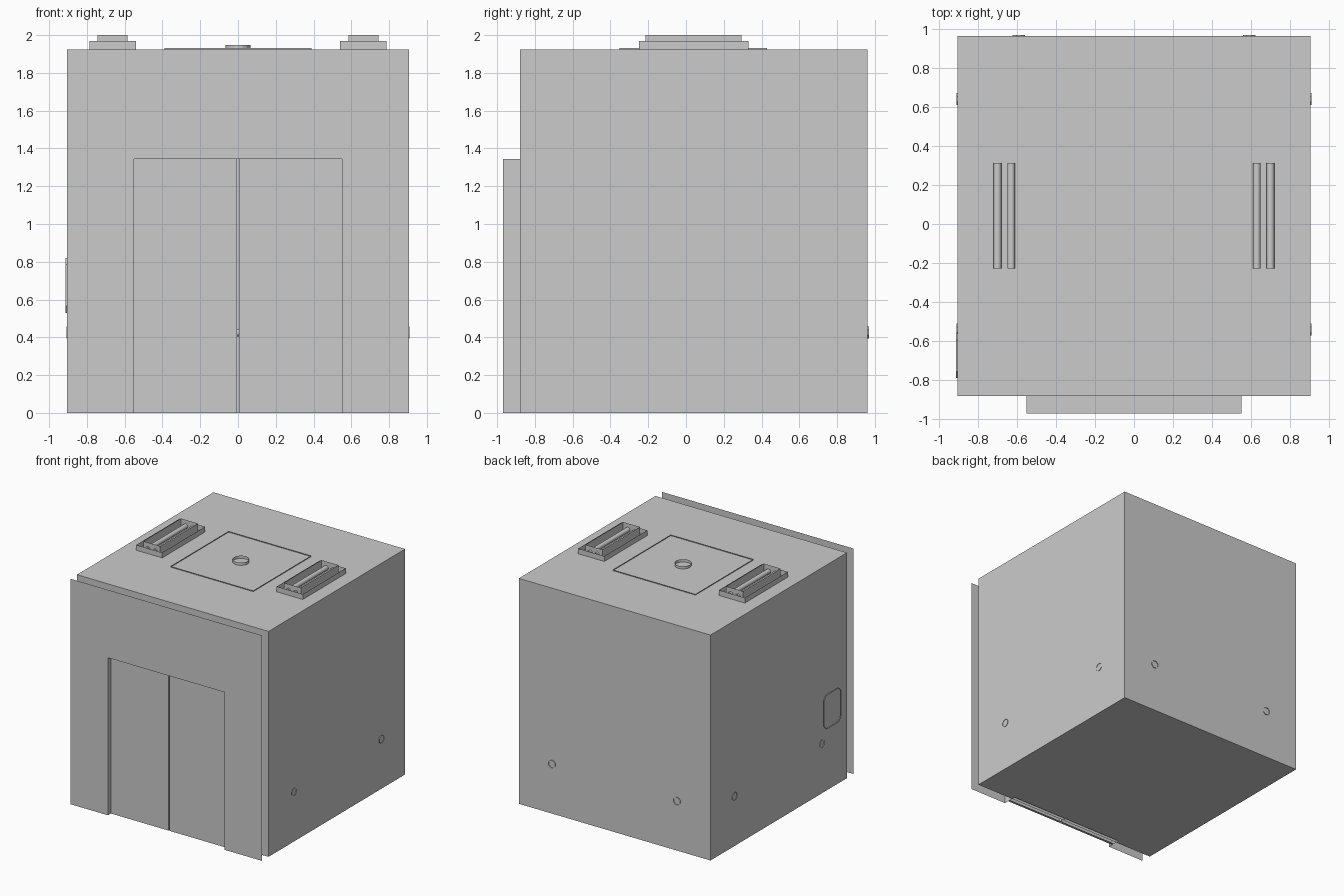
import bpy, bmesh
from math import cos, sin, pi, radians
from mathutils import Vector

if "Cube" in bpy.data.objects:
    bpy.data.objects.remove(bpy.data.objects["Cube"])

W, H, BACK = 0.905, 1.925, 0.962      # half width, height, rear wall
DW, DH = 0.55, 1.345                  # door opening half width, height
FACE, DOOR, INNER, CAB = -0.97, -0.93, -0.88, -0.85


def make(name, faces):
    """Object from a list of faces, each a list of points."""
    bm = bmesh.new()
    for f in faces:
        bm.faces.new([bm.verts.new(p) for p in f])
    bmesh.ops.remove_doubles(bm, verts=bm.verts, dist=0.0001)
    me = bpy.data.meshes.new(name)
    bm.to_mesh(me)
    bm.free()
    ob = bpy.data.objects.new(name, me)
    bpy.context.collection.objects.link(ob)
    return ob


def band(points, offset, closed=True):
    """Upright wall strip following an outline."""
    p = [Vector(q) for q in points]
    o = Vector(offset)
    n = len(p) if closed else len(p) - 1
    return [[p[i], p[(i + 1) % len(p)], p[(i + 1) % len(p)] + o, p[i] + o] for i in range(n)]


def rect(x0, x1, y0, y1, z):
    return [(x0, y0, z), (x1, y0, z), (x1, y1, z), (x0, y1, z)]


def arch(y):
    return [(-DW, y, 0), (-DW, y, DH), (DW, y, DH), (DW, y, 0)]


def wall_with_doorway(y):
    return [(-W, y, 0)] + arch(y) + [(W, y, 0), (W, y, H), (-W, y, H)]


def panel(x0, x1, y, z0, z1):
    return [(x0, y, z0), (x1, y, z0), (x1, y, z1), (x0, y, z1)]


def rod(name, a, b, r, sides=12):
    a, b = Vector(a), Vector(b)
    bpy.ops.mesh.primitive_cylinder_add(vertices=sides, radius=r, depth=(b - a).length,
                                        location=(a + b) / 2,
                                        rotation=(b - a).to_track_quat('Z', 'Y').to_euler())
    ob = bpy.context.object
    ob.name = name
    bpy.ops.object.shade_smooth_by_angle(angle=radians(40))


# Cabin shell: floor, ceiling, two sides and rear
low, high = rect(-W, W, CAB, BACK, 0), rect(-W, W, CAB, BACK, H)
make("cabin_floor", [low[::-1]])
make("cabin_ceiling", [high])
make("cabin_walls", band([low[1], low[2], low[3], low[0]], (0, 0, H), closed=False))

# Front wall of the cabin, a thin slab with a doorway
front = wall_with_doorway(INNER)
make("cabin_front", [front] + band(front, (0, CAB - INNER, 0))
     + [wall_with_doorway(CAB)[::-1]])

# Landing wall sheet with the door reveal
make("landing_wall", [wall_with_doorway(FACE)])
make("door_reveal", band(arch(FACE), (0, INNER - FACE, 0), closed=False))

# Sliding door leaves, outer and inner pair, with a narrow centre gap
for side, x0, x1 in (("left", -DW, -0.005), ("right", 0.005, DW)):
    make("outer_door_" + side, [panel(x0, x1, DOOR, 0, DH)]
         + band(panel(x0, x1, DOOR, 0, DH), (0, 0.02, 0)))
    make("inner_door_" + side, [panel(x0, x1, INNER, 0, DH)])

# Ceiling lights: two-step housings open above, with paired tubes
for side, s in (("left", -1), ("right", 1)):
    c = 0.664 * s
    make("light_housing_" + side,
         band(rect(c - 0.123, c + 0.123, -0.25, 0.33, H), (0, 0, 0.045))
         + band(rect(c - 0.08, c + 0.08, -0.215, 0.293, H), (0, 0, 0.075)))
    for d in (-0.035, 0.035):
        rod("light_tube_" + side, (c + d, -0.227, 1.947), (c + d, 0.313, 1.947), 0.02)

# Ceiling hatch rim and its round handle
make("hatch_rim", band(rect(-0.39, 0.39, -0.352, 0.43, H), (0, 0, 0.007)))
make("hatch_ring", band([(0.065 * cos(i * pi / 8), 0.04 + 0.065 * sin(i * pi / 8), H)
                         for i in range(16)], (0, 0, 0.023)))

# Handrails inside, whose mounts poke through the walls as low rings
RZ, RR = 0.425, 0.034
ring = [(RR * cos(i * pi / 4 + pi / 8), RR * sin(i * pi / 4 + pi / 8)) for i in range(8)]
for s in (-1, 1):
    for y in (-0.54, 0.64):
        make("side_rail_mount", band([(s * W, y + a, RZ + b) for a, b in ring],
                                     (s * 0.004, 0, 0)))
        rod("side_rail_post", (s * 0.83, y, RZ), (s * 0.9, y, RZ), 0.015, 8)
    rod("side_rail", (s * 0.83, -0.66, RZ), (s * 0.83, 0.76, RZ), 0.02)
    x = s * 0.59
    make("rear_rail_mount", band([(x + a, BACK, RZ + b) for a, b in ring], (0, 0.006, 0)))
    rod("rear_rail_post", (x, 0.89, RZ), (x, 0.955, RZ), 0.015, 8)
rod("rear_rail", (-0.7, 0.89, RZ), (0.7, 0.89, RZ), 0.02)

# Control panel outline with clipped corners on the left wall
y0, y1, z0, z1, k = -0.79, -0.56, 0.53, 0.82, 0.035
clip = [(y0 + k, z0), (y1 - k, z0), (y1, z0 + k), (y1, z1 - k),
        (y1 - k, z1), (y0 + k, z1), (y0, z1 - k), (y0, z0 + k)]
make("control_panel", band([(-W, y, z) for y, z in clip], (-0.008, 0, 0))
     + [[(-W + 0.03, y, z) for y, z in clip]])
